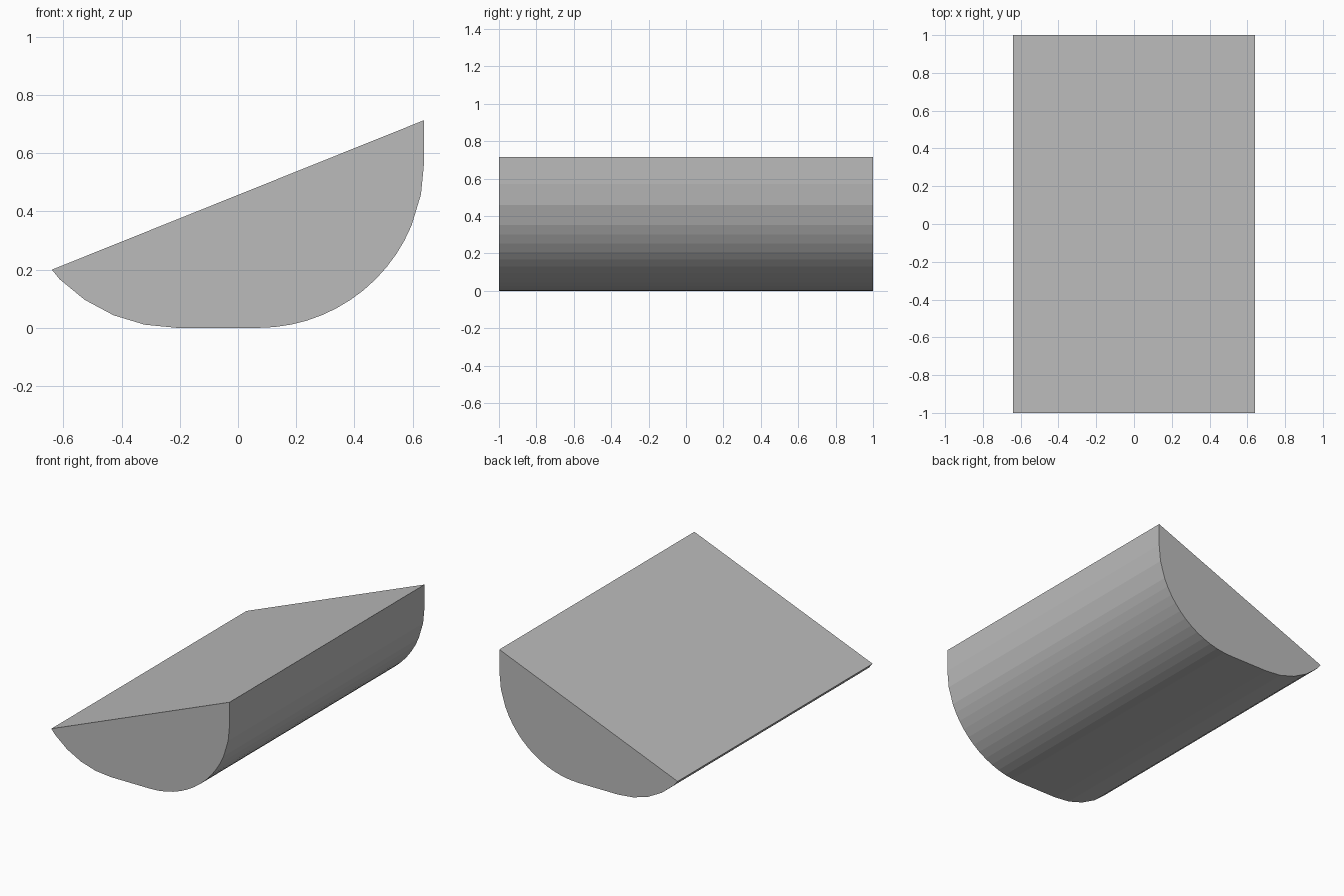
import bpy, bmesh, math

cube = bpy.data.objects.get("Cube")
if cube:
    bpy.data.objects.remove(cube, do_unlink=True)

RADIUS = 0.57
STEP = math.pi / 16


def arc(cx, steps):
    """Points on a rounded corner, measured in steps away from straight down."""
    return [(cx + RADIUS * math.sin(s * STEP), RADIUS - RADIUS * math.cos(s * STEP))
            for s in steps]


# Cross-section: left lip, small left curve, flat underside, large right curve, right lip
fine_steps = [i / 2 for i in range(13)]
profile = [(-0.64, 0.2)]
profile += arc(-0.21, range(-4, 1))
profile += arc(0.07, fine_steps + [7, 8])
profile += [(0.64, 0.714)]

# Solid body extruded along the depth
bm = bmesh.new()
end_face = bm.faces.new([bm.verts.new((x, -1, z)) for x, z in profile])
result = bmesh.ops.extrude_face_region(bm, geom=[end_face], use_keep_orig=True)
back = [v for v in result["geom"] if isinstance(v, bmesh.types.BMVert)]
bmesh.ops.translate(bm, verts=back, vec=(0, 2, 0))
bmesh.ops.recalc_face_normals(bm, faces=bm.faces)
mesh = bpy.data.meshes.new("rounded_wedge")
bm.to_mesh(mesh)
bm.free()
body = bpy.data.objects.new("rounded_wedge", mesh)
bpy.context.collection.objects.link(body)

# Plain grey surface
grey = bpy.data.materials.new("plain_grey")
grey.use_nodes = True
colour = (0.5, 0.5, 0.5, 1)
grey.diffuse_color = colour
grey.node_tree.nodes["Principled BSDF"].inputs["Base Color"].default_value = colour
mesh.materials.append(grey)
